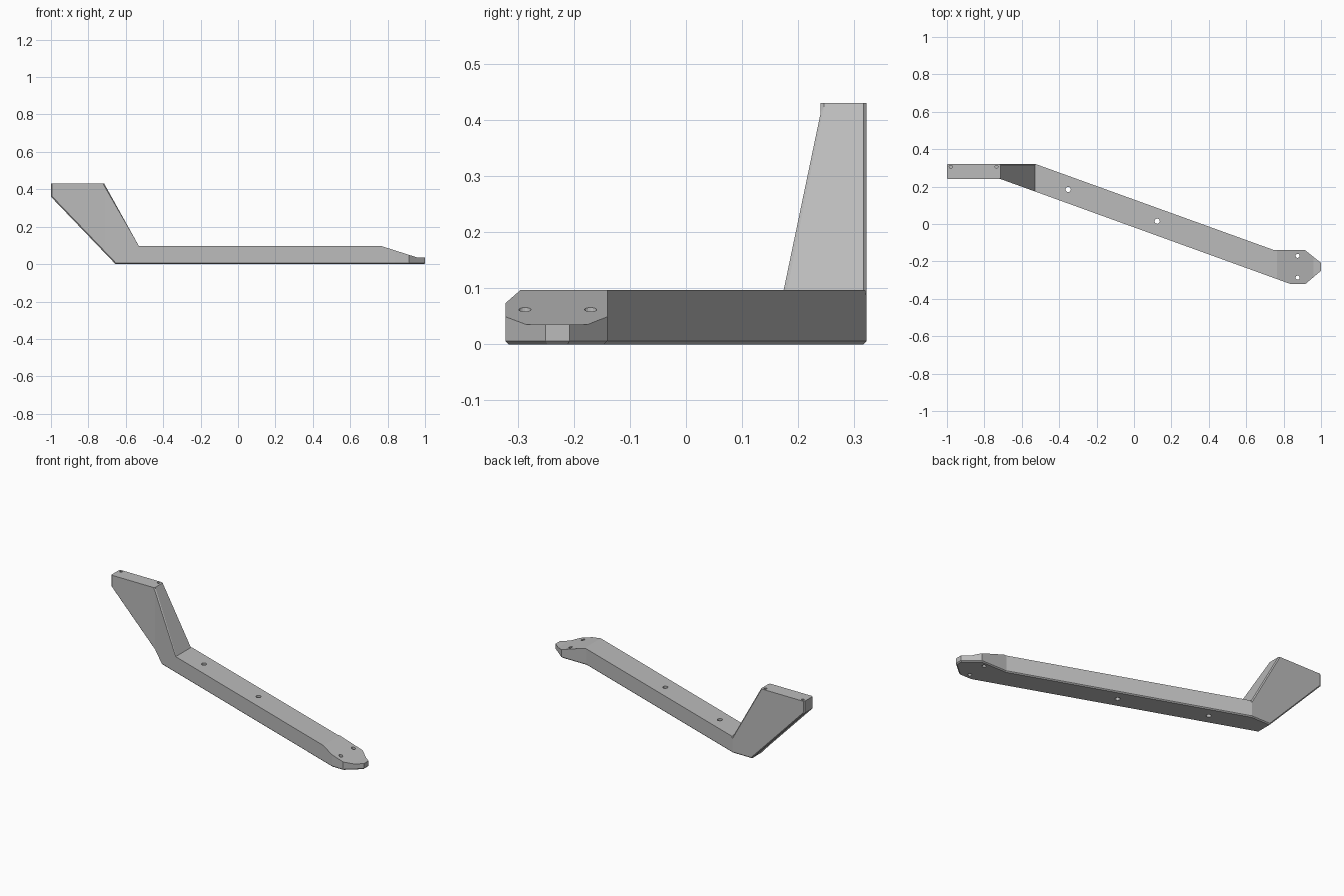
import bpy, bmesh
from mathutils import Vector

cube = bpy.data.objects.get("Cube")
if cube:
    bpy.data.objects.remove(cube, do_unlink=True)

grey = bpy.data.materials.new("plain grey")
grey.use_nodes = True
grey.diffuse_color = (0.5, 0.5, 0.5, 1)
grey.node_tree.nodes["Principled BSDF"].inputs["Base Color"].default_value = (0.5, 0.5, 0.5, 1)


def make_object(name, bm):
    bmesh.ops.recalc_face_normals(bm, faces=bm.faces[:])
    mesh = bpy.data.meshes.new(name)
    bm.to_mesh(mesh)
    bm.free()
    mesh.materials.append(grey)
    ob = bpy.data.objects.new(name, mesh)
    bpy.context.collection.objects.link(ob)
    return ob


def extrude_outline(name, points, direction):
    bm = bmesh.new()
    face = bm.faces.new([bm.verts.new(p) for p in points])
    ext = bmesh.ops.extrude_face_region(bm, geom=[face])
    moved = [v for v in ext["geom"] if isinstance(v, bmesh.types.BMVert)]
    bmesh.ops.translate(bm, verts=moved, vec=Vector(direction))
    return make_object(name, bm)


def apply_boolean(target, cutter, operation):
    cutter.hide_render = True
    mod = target.modifiers.new("cut", "BOOLEAN")
    mod.object, mod.operation, mod.solver = cutter, operation, "EXACT"
    graph = bpy.context.evaluated_depsgraph_get()
    mesh = bpy.data.meshes.new_from_object(target.evaluated_get(graph))
    target.modifiers.clear()
    target.data = mesh
    bpy.data.objects.remove(cutter, do_unlink=True)


# Side profile: raised mount, long bar and sloping toe
side = [(-1, .43), (-.715, .43), (-.53, .097), (.765, .097), (.96, .035),
        (1.1, .035), (1.1, 0), (-.655, 0), (-1, .36)]
bracket = extrude_outline("bracket_arm", [(x, -.5, z) for x, z in side], (0, 1, 0))

# Plan outline: straight mount, slanted bar and clipped toe
plan = [(-1.1, .322), (-.53, .322), (.75, -.14), (.915, -.14), (1, -.208), (1, -.25),
        (.915, -.322), (.84, -.322), (-.712, .24), (-1.1, .24)]
outline = extrude_outline("plan_cutter", [(x, y, -.1) for x, y in plan], (0, 0, .7))
apply_boolean(bracket, outline, "INTERSECT")

# Narrow chamfers where the side walls meet the underside, mount end and mount slope
bm = bmesh.new()
bm.from_mesh(bracket.data)
bmesh.ops.remove_doubles(bm, verts=bm.verts[:], dist=1e-5)
bm.normal_update()


def is_wall(f):
    return abs(f.normal.z) < .05 and f.normal.x > -.9


def is_chamfered(f):
    n = f.normal
    return n.z < -.3 or n.x < -.9 or (n.x > .5 and .2 < n.z < .7)


edges = [e for e in bm.edges if len(e.link_faces) == 2
         and any(map(is_wall, e.link_faces)) and any(map(is_chamfered, e.link_faces))]
bmesh.ops.bevel(bm, geom=edges, offset=.006, segments=1, affect="EDGES", clamp_overlap=True)
bm.to_mesh(bracket.data)
bm.free()

# Screw holes: blind in the mount, through the bar and toe
holes = [(-.98, .306, .008, .37), (-.735, .306, .008, .37), (-.352, .185, .014, -.1),
         (.124, .015, .014, -.1), (.875, -.17, .011, -.1), (.875, -.287, .011, -.1)]
bm = bmesh.new()
for x, y, radius, bottom in holes:
    made = bmesh.ops.create_cone(bm, cap_ends=True, segments=16, radius1=radius,
                                 radius2=radius, depth=.6)
    bmesh.ops.translate(bm, verts=made["verts"], vec=(x, y, bottom + .3))
apply_boolean(bracket, make_object("hole_cutter", bm), "DIFFERENCE")
